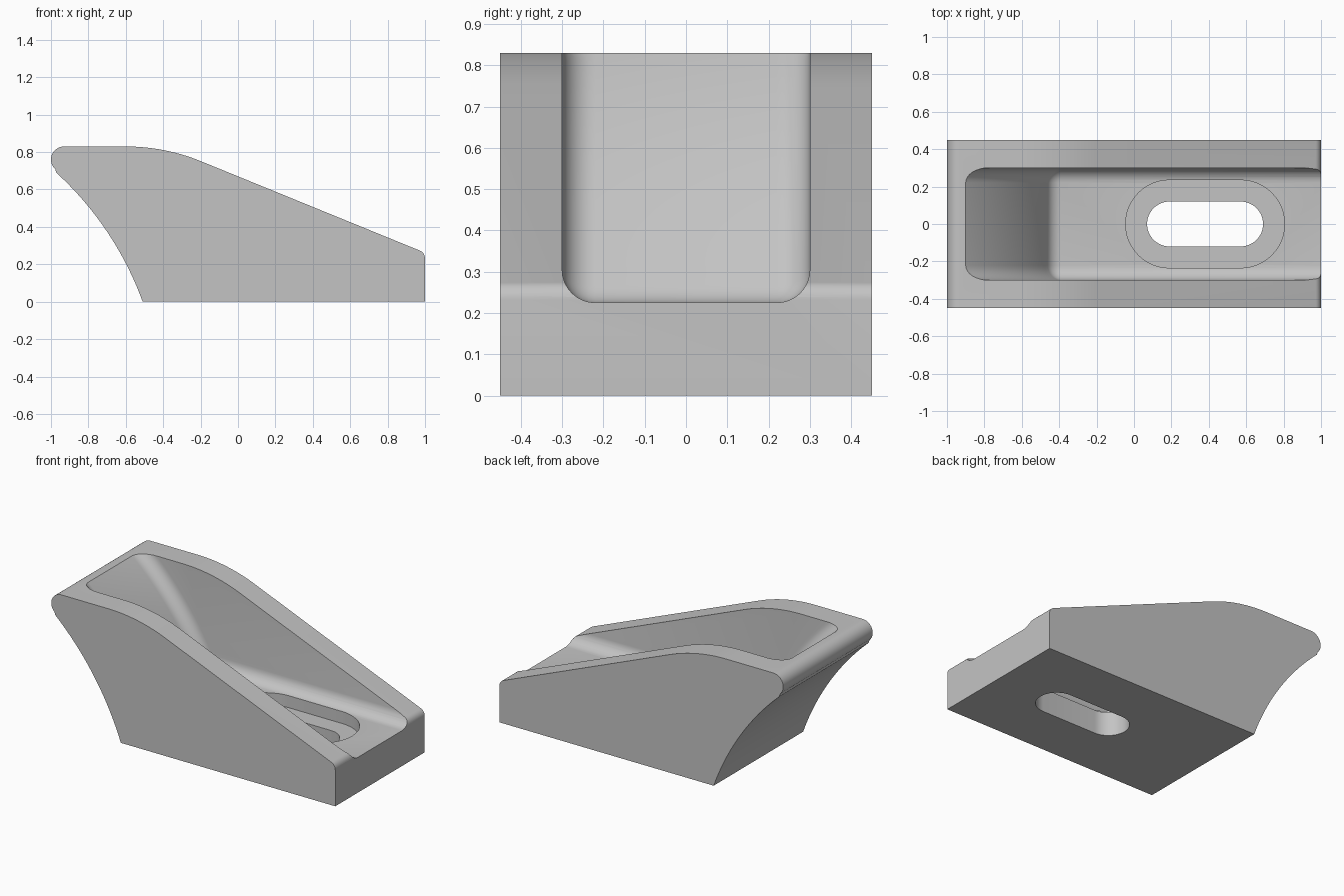
import bpy, bmesh, math
from mathutils import Vector

if "Cube" in bpy.data.objects:
    bpy.data.objects.remove(bpy.data.objects["Cube"])

grey = bpy.data.materials.new("light_grey")
grey.diffuse_color = (0.55, 0.55, 0.55, 1)
grey.use_nodes = True
grey.node_tree.nodes["Principled BSDF"].inputs["Base Color"].default_value = grey.diffuse_color

HALF = 0.45               # half width of the block
TOP = 0.83
CX, CZ = -2.145, -0.595   # shared centre of the curved back walls


def arc(cx, cz, r, a0, a1, n):
    """Points on an arc, angles in degrees."""
    return [(cx + r * math.cos(math.radians(a0 + (a1 - a0) * i / n)),
             cz + r * math.sin(math.radians(a0 + (a1 - a0) * i / n))) for i in range(n + 1)]


def loft(name, rings):
    """Skin matching rings of points and cap both ends."""
    bm = bmesh.new()
    loops = [[bm.verts.new(p) for p in ring] for ring in rings]
    for a, b in zip(loops, loops[1:]):
        for i in range(len(a)):
            j = (i + 1) % len(a)
            bm.faces.new((a[i], a[j], b[j], b[i]))
    bm.faces.new(loops[0])
    bm.faces.new(loops[-1])
    bmesh.ops.remove_doubles(bm, verts=bm.verts, dist=1e-5)
    bmesh.ops.recalc_face_normals(bm, faces=bm.faces)
    mesh = bpy.data.meshes.new(name)
    bm.to_mesh(mesh)
    bm.free()
    mesh.materials.append(grey)
    obj = bpy.data.objects.new(name, mesh)
    bpy.context.collection.objects.link(obj)
    return obj


def slot(name, x0, x1, r, z0, z1):
    """Upright prism with rounded ends."""
    outline = arc(x0 + r, 0, r, 90, 270, 24) + arc(x1 - r, 0, r, -90, 90, 24)
    return loft(name, [[(x, y, z) for x, y in outline] for z in (z0, z1)])


# Wedge body: curved back, rounded nose, sloping top, rounded front lip
slope = 22.1
bend = 0.4 / math.sin(math.radians(slope))
lip = 0.045
lip_z = 0.262 - lip * math.tan(math.radians((90 - slope) / 2))
profile = [(1, 0)]
profile += arc(1 - lip, lip_z, lip, 0, 90 - slope, 8)
profile += arc(-0.6, TOP - bend, bend, 90 - slope, 90, 16)
profile += arc(-0.93, TOP - 0.07, 0.07, 90, 228, 14)
profile += arc(CX, CZ, 1.74, 47.6, 20, 28)
body = loft("wedge_body", [[(x, y, z) for x, z in profile] for y in (-HALF, HALF)])

# Pocket cutter: a core profile swollen by a rolling fillet radius
fillet, floor = 0.08, 0.225
core_r = 1.892 + fillet
core_z = floor + fillet
a_low = math.degrees(math.asin((core_z - CZ) / core_r))
core = []
for x, z in arc(CX, CZ, core_r, 56, a_low, 28):
    core.append((Vector((x, z)), Vector((CX - x, CZ - z)).normalized()))
corner = core[-1][0]
for nx, nz in arc(0, 0, 1, 180 + a_low, 270, 8)[1:]:
    core.append((corner, Vector((nx, nz))))
core.append((Vector((1.3, core_z)), Vector((0, -1))))
core.append((Vector((1.3, 1.25)), Vector((0, 0))))

rings = []
for side in (-1, 1):
    for i in range(9):
        t = math.radians(90 * (8 - i if side < 0 else i) / 8)
        t = math.pi / 2 - t if side < 0 else t
        grow = math.sin(t) if side < 0 else math.cos(t)
        out = math.cos(t) if side < 0 else math.sin(t)
        y = side * (0.30 - fillet + fillet * out)
        rings.append([(p.x + n.x * fillet * grow, y, p.y + n.y * fillet * grow)
                      for p, n in core])
# order the slices across the width
rings.sort(key=lambda ring: ring[0][1])
pocket = loft("pocket_cutter", rings)

# Stepped bolt slot
recess = slot("recess_cutter", -0.045, 0.805, 0.235, 0.15, 0.60)
hole = slot("slot_cutter", 0.07, 0.69, 0.12, -0.2, 0.5)

bpy.context.view_layer.objects.active = body
body.select_set(True)
for cutter in (pocket, recess, hole):
    mod = body.modifiers.new(cutter.name, 'BOOLEAN')
    mod.operation = 'DIFFERENCE'
    mod.solver = 'EXACT'
    mod.object = cutter
    bpy.ops.object.modifier_apply(modifier=mod.name)
    bpy.data.objects.remove(cutter)

bpy.ops.object.shade_smooth_by_angle(angle=math.radians(25))
